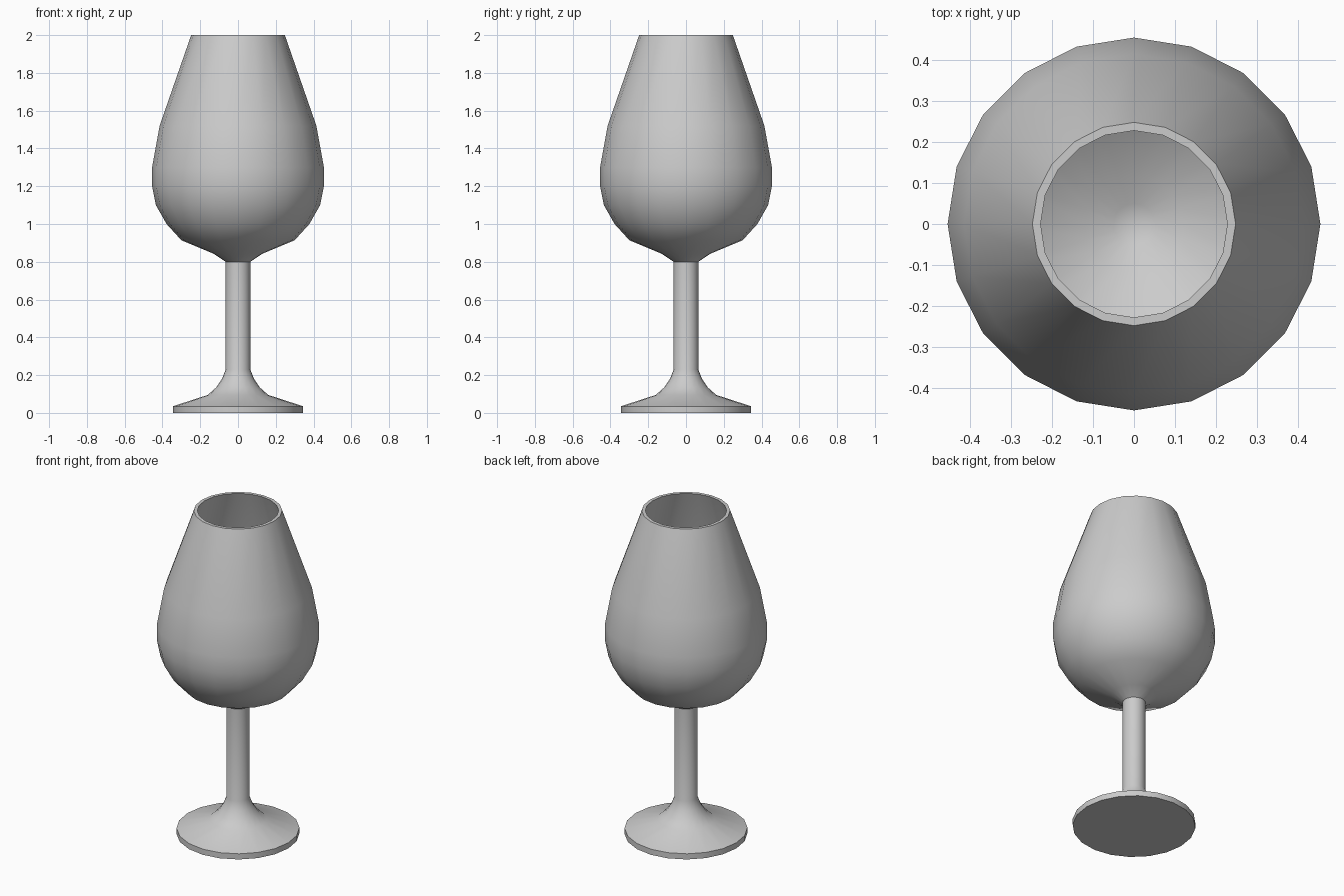
import bpy, bmesh, math

SIDES = 20

cube = bpy.data.objects.get("Cube")
if cube:
    bpy.data.objects.remove(cube, do_unlink=True)

# Single flat grey
grey = bpy.data.materials.new("plain_grey")
grey.use_nodes = True
colour = (0.6, 0.6, 0.6, 1)
grey.diffuse_color = colour
grey.node_tree.nodes["Principled BSDF"].inputs["Base Color"].default_value = colour


def lathe(name, profile):
    """Spin (radius, height) points about z into a closed solid."""
    bm = bmesh.new()
    verts = [bm.verts.new((r, 0, z)) for r, z in profile]
    edges = [bm.edges.new(pair) for pair in zip(verts, verts[1:])]
    bmesh.ops.spin(bm, geom=verts + edges, cent=(0, 0, 0), axis=(0, 0, 1),
                   angle=math.tau, steps=SIDES, use_duplicate=False)
    bmesh.ops.remove_doubles(bm, verts=bm.verts, dist=0.0005)
    bmesh.ops.recalc_face_normals(bm, faces=bm.faces)
    mesh = bpy.data.meshes.new(name)
    bm.to_mesh(mesh)
    bm.free()
    mesh.materials.append(grey)
    obj = bpy.data.objects.new(name, mesh)
    bpy.context.collection.objects.link(obj)
    bpy.ops.object.select_all(action="DESELECT")
    obj.select_set(True)
    bpy.context.view_layer.objects.active = obj
    bpy.ops.object.shade_smooth_by_angle(angle=math.radians(40))
    return obj


# Disc foot flaring up into the stem
foot = [(0, 0), (0.345, 0), (0.345, 0.035), (0.16, 0.095),
        (0.115, 0.135), (0.085, 0.18), (0.065, 0.23)]
stem = [(0.065, 0.8)]
# Bowl outside, from stem to rim
bowl_outer = [(0.13, 0.843), (0.3, 0.914), (0.378, 1.0), (0.435, 1.1),
              (0.455, 1.2), (0.455, 1.3), (0.415, 1.52), (0.248, 2)]
# Bowl inside, from rim down to the centre
bowl_inner = [(0.228, 2), (0.395, 1.515), (0.435, 1.3), (0.435, 1.2),
              (0.415, 1.107), (0.362, 1.013), (0.29, 0.932),
              (0.12, 0.862), (0.05, 0.825), (0, 0.815)]

lathe("wine_glass", foot + stem + bowl_outer + bowl_inner)
